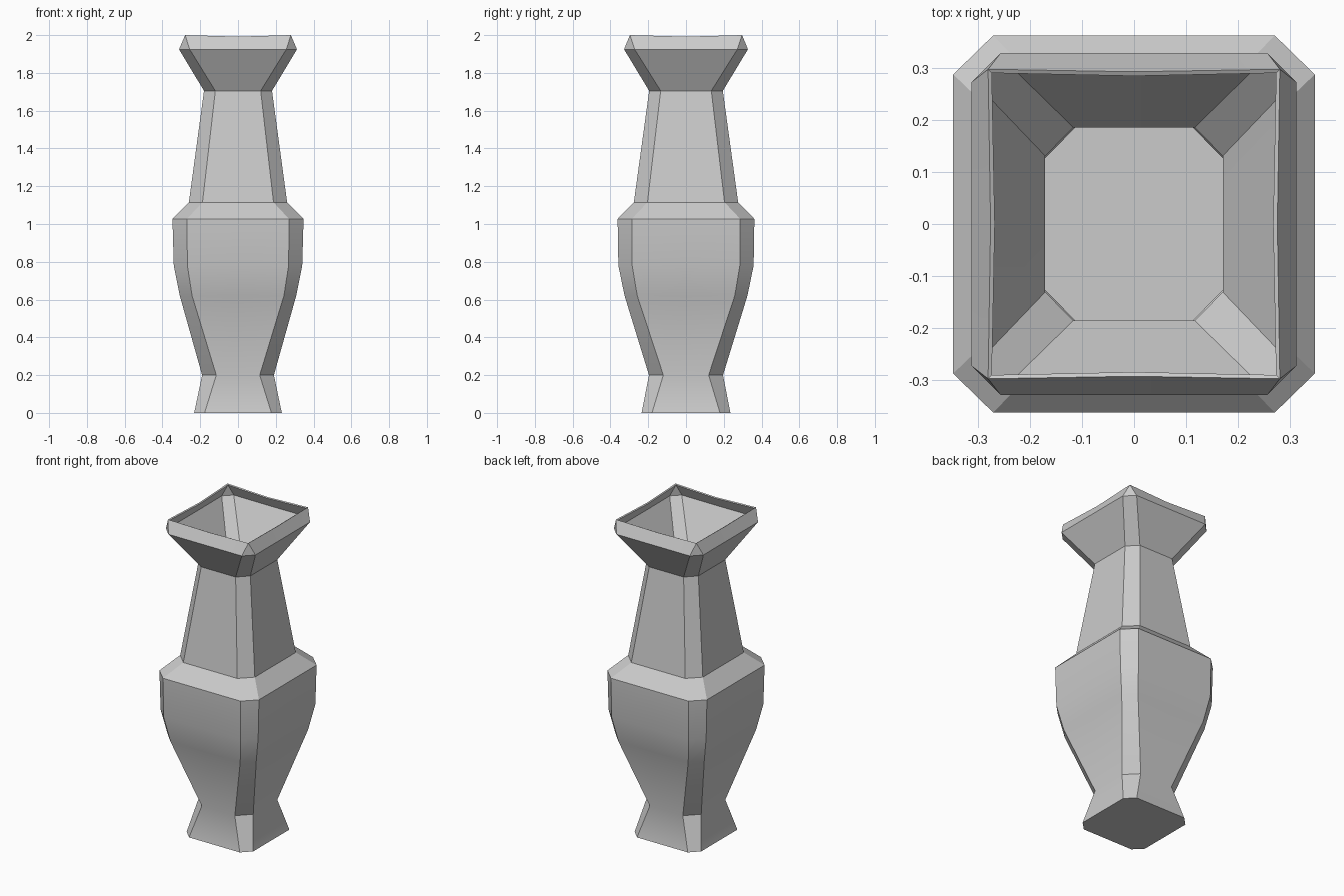
import bpy, bmesh
from math import radians

if "Cube" in bpy.data.objects:
    bpy.data.objects.remove(bpy.data.objects["Cube"])

# Rings: height, half width x, half width y, flat half x, flat half y
RINGS = [
    (0.00, 0.232, 0.235, 0.177, 0.180),
    (0.20, 0.190, 0.196, 0.115, 0.120),
    (0.62, 0.308, 0.325, 0.243, 0.258),
    (0.78, 0.340, 0.358, 0.268, 0.285),
    (1.027, 0.347, 0.362, 0.270, 0.287),
    (1.115, 0.260, 0.276, 0.188, 0.204),
    (1.705, 0.180, 0.195, 0.120, 0.134),
    (1.925, 0.312, 0.328, 0.256, 0.272),
    (2.00, 0.280, 0.297, 0.280, 0.297),
]


def ring(bm, z, hx, hy, fx, fy, dip=0.0):
    """Chamfered rectangle with a middle vertex on every side."""
    ix, iy = hx - dip * 0.6, hy - dip * 0.6
    pts = [(hx, -fy, z), (ix, 0, z - dip), (hx, fy, z),
           (fx, hy, z), (0, iy, z - dip), (-fx, hy, z),
           (-hx, fy, z), (-ix, 0, z - dip), (-hx, -fy, z),
           (-fx, -hy, z), (0, -iy, z - dip), (fx, -hy, z)]
    return [bm.verts.new(p) for p in pts]


# Vase shell lofted through the rings; the rim dips slightly mid-side
bm = bmesh.new()
loops = [ring(bm, *r, dip=0.008 if i == len(RINGS) - 1 else 0.0)
         for i, r in enumerate(RINGS)]
bm.faces.new(list(reversed(loops[0])))
for a, b in zip(loops, loops[1:]):
    for i in range(12):
        j = (i + 1) % 12
        bm.faces.new((a[i], a[j], b[j], b[i]))
bmesh.ops.remove_doubles(bm, verts=bm.verts, dist=0.0005)
bmesh.ops.recalc_face_normals(bm, faces=bm.faces)
mesh = bpy.data.meshes.new("vase")
bm.to_mesh(mesh)
bm.free()
vase = bpy.data.objects.new("vase", mesh)
bpy.context.collection.objects.link(vase)

# Thin hollow wall, open at the top
wall = vase.modifiers.new("wall", 'SOLIDIFY')
wall.thickness = 0.009
wall.offset = -1
wall.use_even_offset = True

bpy.context.view_layer.objects.active = vase
vase.select_set(True)
bpy.ops.object.modifier_apply(modifier="wall")
bpy.ops.object.shade_smooth_by_angle(angle=radians(30))
